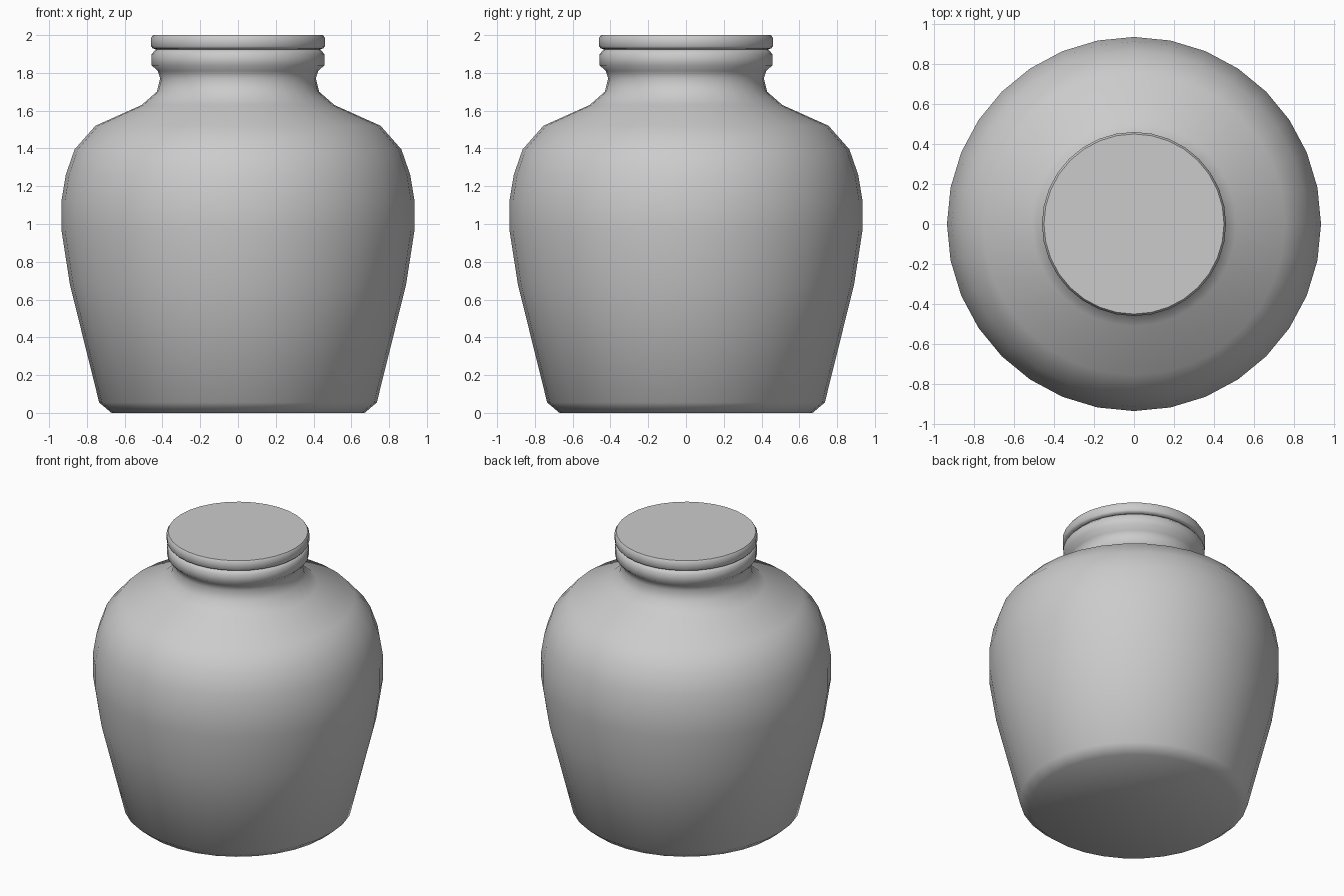
import bpy, bmesh, math
from mathutils import Vector

default = bpy.data.objects.get("Cube")
if default:
    bpy.data.objects.remove(default, do_unlink=True)

SIDES = 32

grey = bpy.data.materials.new("plain_grey")
grey.use_nodes = True
colour = (0.6, 0.6, 0.6, 1)
grey.diffuse_color = colour
grey.node_tree.nodes["Principled BSDF"].inputs["Base Color"].default_value = colour


def lathe(name, profile):
    """Spin a radius/height profile around z and cap both ends."""
    bm = bmesh.new()
    verts = [bm.verts.new((r, 0, z)) for r, z in profile]
    edges = [bm.edges.new(pair) for pair in zip(verts, verts[1:])]
    bmesh.ops.spin(bm, geom=verts + edges, cent=(0, 0, 0), axis=(0, 0, 1),
                   angle=math.tau, steps=SIDES, use_merge=True)
    bmesh.ops.remove_doubles(bm, verts=bm.verts, dist=0.0005)
    bmesh.ops.holes_fill(bm, edges=[e for e in bm.edges if e.is_boundary], sides=0)
    bmesh.ops.recalc_face_normals(bm, faces=bm.faces)
    mesh = bpy.data.meshes.new(name)
    bm.to_mesh(mesh)
    bm.free()
    mesh.materials.append(grey)
    obj = bpy.data.objects.new(name, mesh)
    bpy.context.collection.objects.link(obj)
    bpy.ops.object.select_all(action='DESELECT')
    obj.select_set(True)
    bpy.context.view_layer.objects.active = obj
    bpy.ops.object.shade_smooth_by_angle(angle=math.radians(50))
    return obj


# Body: chamfered foot, swelling belly, shoulder, pinched neck and rolled rim
lathe("jar_body", [
    (0.67, 0), (0.735, 0.055), (0.89, 0.68), (0.935, 0.97), (0.935, 1.12),
    (0.912, 1.26), (0.865, 1.395), (0.755, 1.52), (0.51, 1.63), (0.43, 1.70),
    (0.412, 1.77), (0.425, 1.81), (0.457, 1.84), (0.457, 1.90), (0.435, 1.925)])

# Lid: thin disc with softened edges
lathe("jar_lid", [
    (0.435, 1.925), (0.452, 1.93), (0.46, 1.94), (0.46, 1.985), (0.45, 2.0)])
